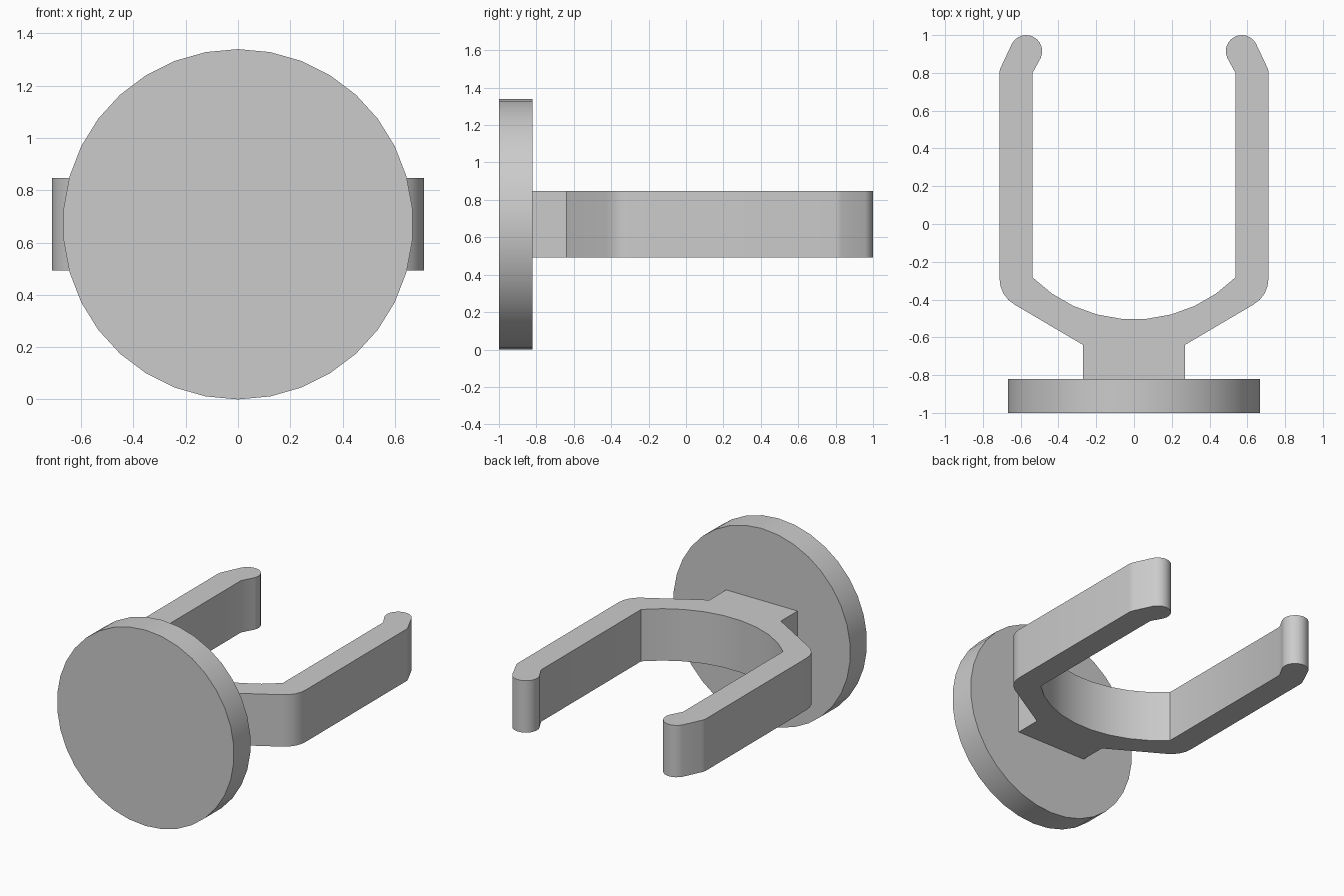
import bpy, bmesh
from math import sin, cos, radians, pi
from mathutils import Matrix

cube = bpy.data.objects.get("Cube")
if cube:
    bpy.data.objects.remove(cube, do_unlink=True)

grey = bpy.data.materials.new("light_grey")
grey.use_nodes = True
grey.diffuse_color = (0.6, 0.6, 0.6, 1)
grey.node_tree.nodes["Principled BSDF"].inputs["Base Color"].default_value = grey.diffuse_color

RADIUS = 0.67
CLIP_HEIGHT = 0.355


def finish(name, bm):
    """Turn a bmesh into a smooth-shaded grey object with sharp edges kept."""
    bmesh.ops.recalc_face_normals(bm, faces=bm.faces)
    mesh = bpy.data.meshes.new(name)
    bm.to_mesh(mesh)
    bm.free()
    mesh.materials.append(grey)
    obj = bpy.data.objects.new(name, mesh)
    bpy.context.collection.objects.link(obj)
    bpy.ops.object.select_all(action="DESELECT")
    obj.select_set(True)
    bpy.context.view_layer.objects.active = obj
    bpy.ops.object.shade_smooth_by_angle(angle=radians(30))
    return obj


def arc(cx, cy, r, start, end, steps):
    angles = [radians(start + (end - start) * i / steps) for i in range(steps + 1)]
    return [(cx + r * cos(a), cy + r * sin(a)) for a in angles]


# Round base plate, axis along y
bm = bmesh.new()
bmesh.ops.create_cone(bm, cap_ends=True, segments=34, radius1=RADIUS, radius2=RADIUS, depth=0.18)
bmesh.ops.rotate(bm, verts=bm.verts, matrix=Matrix.Rotation(pi / 2, 3, "X"))
top = max(bm.verts, key=lambda v: v.co.z)
if abs(top.co.x) > 0.01:
    bmesh.ops.rotate(bm, verts=bm.verts, matrix=Matrix.Rotation(pi / 34, 3, "Y"))
bmesh.ops.translate(bm, verts=bm.verts, vec=(0, -0.91, RADIUS))
finish("base_plate", bm)

# Clip outline, +x half: stem, shoulder, arm, rounded tip, inner cradle
half = [(0.27, -0.82), (0.27, -0.64)]
half += arc(0.555, -0.29, 0.157, -60, 0, 4)
half += arc(0.642, 0.80, 0.07, 0, 30, 3)
half += arc(0.571, 0.915, 0.085, 30, 205, 12)
half += [(0.537, 0.80)]
half += arc(0, 0.255, 0.76, -45, -85, 4)
outline = half + [(-x, y) for x, y in reversed(half)]

# Extrude the outline into the clip
bm = bmesh.new()
low = RADIUS - CLIP_HEIGHT / 2
face = bm.faces.new([bm.verts.new((x, y, low)) for x, y in outline])
raised = bmesh.ops.extrude_face_region(bm, geom=[face])["geom"]
verts = [v for v in raised if isinstance(v, bmesh.types.BMVert)]
bmesh.ops.translate(bm, verts=verts, vec=(0, 0, CLIP_HEIGHT))
finish("clip_fork", bm)
